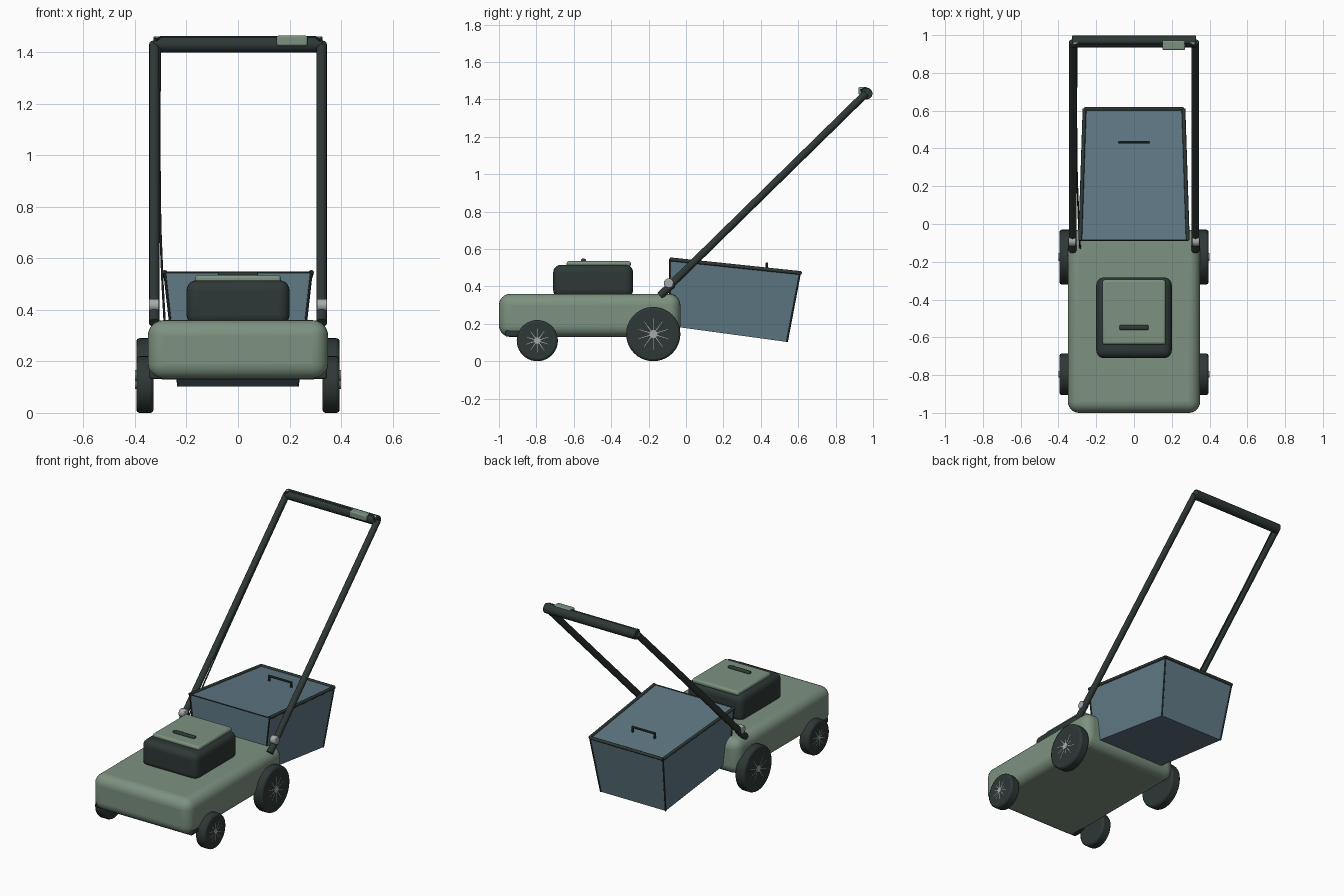
import bpy, bmesh, math
from mathutils import Vector

if "Cube" in bpy.data.objects:
    bpy.data.objects.remove(bpy.data.objects["Cube"])


def material(name, rgb):
    m = bpy.data.materials.new(name)
    m.diffuse_color = (*rgb, 1)
    m.use_nodes = True
    m.node_tree.nodes["Principled BSDF"].inputs["Base Color"].default_value = m.diffuse_color
    return m


GREEN = material("sage green", (0.205, 0.285, 0.216))
DARK = material("dark charcoal", (0.027, 0.040, 0.037))
BLUE = material("slate blue", (0.117, 0.192, 0.235))
GREY = material("light grey", (0.38, 0.40, 0.40))


def finish(name, bm, mat, bevel=0, segments=3, smooth=True):
    bmesh.ops.recalc_face_normals(bm, faces=bm.faces[:])
    mesh = bpy.data.meshes.new(name)
    bm.to_mesh(mesh)
    bm.free()
    mesh.materials.append(mat)
    ob = bpy.data.objects.new(name, mesh)
    bpy.context.collection.objects.link(ob)
    if bevel:
        mod = ob.modifiers.new("rounding", 'BEVEL')
        mod.width, mod.segments = bevel, segments
        mod.limit_method, mod.angle_limit = 'ANGLE', math.radians(40)
    if smooth:
        bpy.ops.object.select_all(action='DESELECT')
        ob.select_set(True)
        bpy.context.view_layer.objects.active = ob
        bpy.ops.object.shade_smooth_by_angle(angle=math.radians(35))
    return ob


def box(name, lo, hi, mat, bevel=0, segments=3):
    bm = bmesh.new()
    bmesh.ops.create_cube(bm, size=1)
    lo, hi = Vector(lo), Vector(hi)
    for v in bm.verts:
        v.co = (lo + hi) / 2 + v.co * (hi - lo)
    return finish(name, bm, mat, bevel, segments)


def add_rod(bm, a, b, r, sides=12):
    a, b = Vector(a), Vector(b)
    new = bmesh.ops.create_cone(bm, cap_ends=True, segments=sides, radius1=r,
                                radius2=r, depth=(b - a).length)['verts']
    rot = (b - a).to_track_quat('Z', 'Y')
    for v in new:
        v.co = (a + b) / 2 + rot @ v.co


def rods(name, pairs, r, mat, sides=12, bevel=0):
    bm = bmesh.new()
    for a, b in pairs:
        add_rod(bm, a, b, r, sides)
    return finish(name, bm, mat, bevel, 2)


# Deck and engine housing
box("deck", (-0.35, -1.0, 0.13), (0.35, -0.03, 0.36), GREEN, 0.06, 6)
box("engine_housing", (-0.2, -0.71, 0.34), (0.2, -0.283, 0.515), DARK, 0.04, 5)
box("engine_cover", (-0.167, -0.638, 0.505), (0.167, -0.295, 0.535), GREEN, 0.012)
box("cover_grip", (-0.078, -0.562, 0.53), (0.078, -0.535, 0.548), DARK, 0.008)

# Wheels with hubs and radial spokes
for label, y, r in (("front", -0.795, 0.11), ("rear", -0.175, 0.145)):
    for side, s in (("left", -1), ("right", 1)):
        rods(f"{label}_{side}_wheel", [((s * 0.328, y, r), (s * 0.395, y, r))],
             r, DARK, 40, 0.012)
        rods(f"{label}_{side}_hub", [((s * 0.39, y, r), (s * 0.4, y, r))],
             r * 0.15, GREY, 20)
        bm = bmesh.new()
        for i in range(10):
            a = math.tau * (i + 0.5) / 10
            d, n = Vector((0, math.cos(a), math.sin(a))), Vector((0, -math.sin(a), math.cos(a)))
            c = Vector((s * 0.3965, y, r))
            bm.faces.new([bm.verts.new(c + d * k * r + n * w) for k, w in
                          ((0.12, 0.0025), (0.58, 0.001), (0.58, -0.001), (0.12, -0.0025))])
        bmesh.ops.solidify(bm, geom=bm.faces[:], thickness=0.002)
        finish(f"{label}_{side}_spokes", bm, GREY, smooth=False)

# Front corner brackets
for side, s in (("left", -1), ("right", 1)):
    box(f"{side}_corner_bracket", (min(s * .29, s * .345), -0.965, 0.132),
        (max(s * .29, s * .345), -0.86, 0.165), DARK, 0.008)

# Tapered grass bag: top then bottom, each as front pair and back pair
corners = []
for y, z, w in ((-0.085, 0.545, 0.285), (0.61, 0.472, 0.262),
                (0.54, 0.103, 0.232), (-0.085, 0.188, 0.245)):
    corners.append((Vector((-w, y, z)), Vector((w, y, z))))
bm = bmesh.new()
vs = [[bm.verts.new(p) for p in pair] for pair in corners]
for i in range(4):
    j = (i + 1) % 4
    bm.faces.new((vs[i][0], vs[i][1], vs[j][1], vs[j][0]))
for k in (0, 1):
    bm.faces.new([v[k] for v in vs])
finish("grass_bag", bm, BLUE, smooth=False)

tf, tb, bb, bf = corners
rods("bag_top_rim", [(tf[0], tb[0]), (tf[1], tb[1]), tb], 0.010, DARK)
rods("bag_front_rim", [tf], 0.004, DARK, 8)
rods("bag_seams", [(tb[0], bb[0]), (tb[1], bb[1]), (tf[0], bf[0]), (tf[1], bf[1])],
     0.005, DARK, 8)
rods("bag_handle", [((-0.083, 0.432, 0.522), (0.083, 0.432, 0.522))]
     + [((x, 0.432, 0.485), (x, 0.432, 0.526)) for x in (-0.078, 0.078)], 0.007, DARK, 10)

# Push handle frame with clamps and knobs
X = 0.325
for side, s in (("left", -1), ("right", 1)):
    x = s * X
    rods(f"{side}_handle_tube", [((x, -0.095, 0.395), (x, 0.963, 1.432))], 0.02, DARK, 16)
    rods(f"{side}_handle_mount", [((x, -0.14, 0.35), (x, -0.07, 0.414))], 0.021, DARK, 16)
    rods(f"{side}_clamp_knob", [((s * 0.306, -0.092, 0.417), (s * 0.346, -0.092, 0.417))],
         0.026, GREY, 20, 0.005)
    rods(f"{side}_lever_pivot", [((s * 0.298, 0.958, 1.453), (s * 0.32, 0.958, 1.453))],
         0.009, GREY, 12)

rods("grip_bar", [((-0.328, 0.966, 1.431), (0.328, 0.966, 1.431))], 0.031, DARK, 24, 0.004)
rods("control_lever", [((-0.3, 0.957, 1.458), (0.3, 0.957, 1.458)),
                       ((-0.3, 0.957, 1.458), (-0.32, 0.935, 1.448)),
                       ((0.3, 0.957, 1.458), (0.32, 0.935, 1.448))], 0.006, DARK, 10)
box("switch_box", (0.15, 0.921, 1.425), (0.27, 0.972, 1.465), GREEN, 0.008)

# Control cable sagging along the left tube
points = [(-0.303, 0.945, 1.42), (-0.306, 0.6, 1.07), (-0.302, 0.25, 0.725),
          (-0.293, 0.02, 0.50), (-0.288, -0.09, 0.41), (-0.285, -0.13, 0.355)]
rods("control_cable", list(zip(points, points[1:])), 0.0045, DARK, 8)
